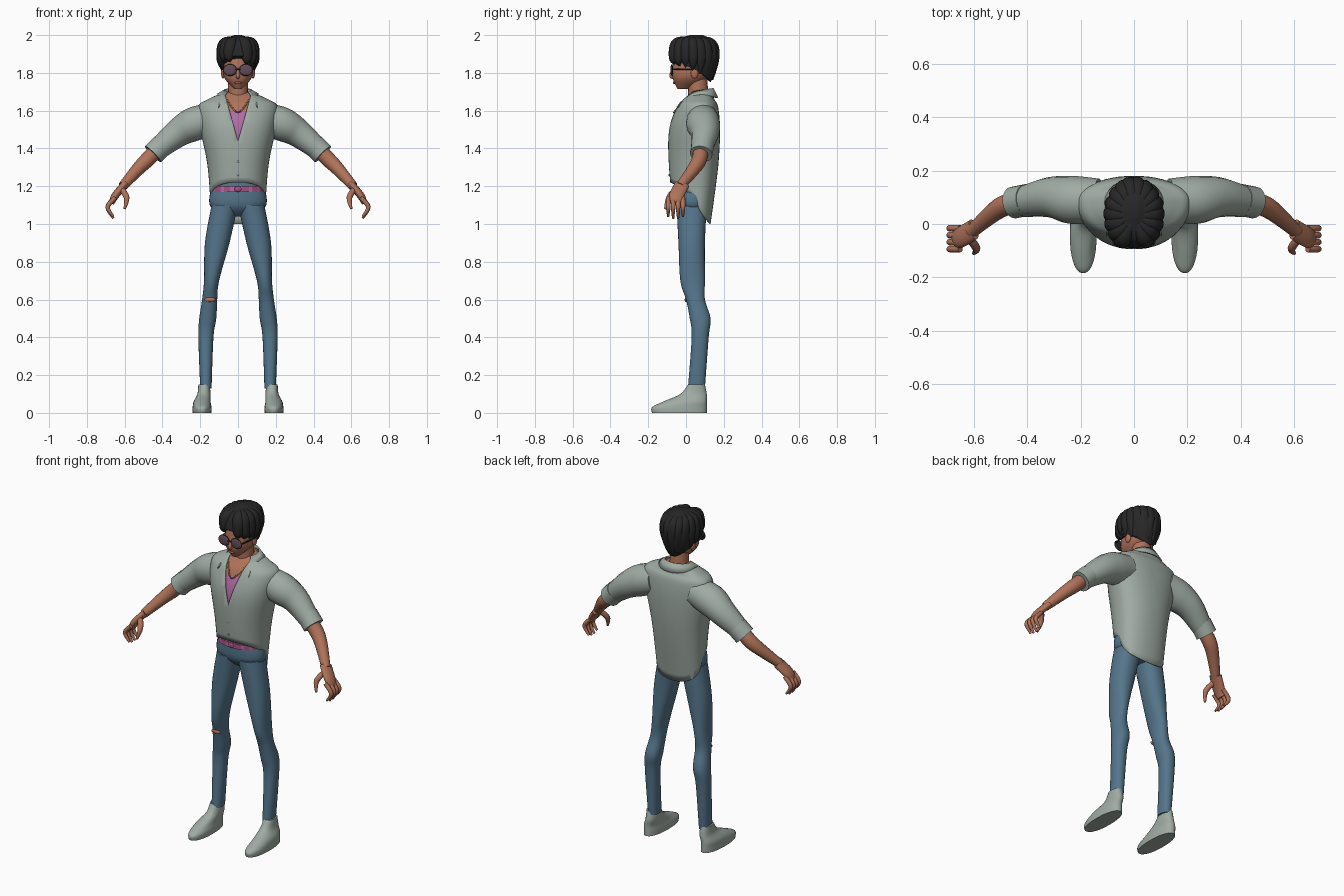
import bpy, bmesh, random
from math import sin, cos, pi, radians, copysign
from mathutils import Vector, Matrix

random.seed(4)
cube = bpy.data.objects.get("Cube")
if cube:
    bpy.data.objects.remove(cube)


def colour(name, *rgb):
    material = bpy.data.materials.new(name)
    material.use_nodes = True
    material.diffuse_color = (*rgb, 1)
    shader = material.node_tree.nodes["Principled BSDF"]
    shader.inputs["Base Color"].default_value = (*rgb, 1)
    return material


CLOTH = colour("sage_cloth", .35, .41, .37)
DENIM = colour("blue_denim", .09, .18, .26)
SKIN = colour("tan_skin", .43, .17, .1)
LIP = colour("lip_skin", .33, .1, .07)
HAIR = colour("black_hair", .02, .02, .02)
PINK = colour("pink_knit", .46, .15, .38)
BELT = colour("magenta_belt", .36, .09, .22)
LENS = colour("plum_lens", .12, .07, .1)
GOLD = colour("dull_gold", .4, .22, .08)


def finish(name, bm, materials, rule=None, thickness=0):
    bmesh.ops.recalc_face_normals(bm, faces=bm.faces)
    for face in bm.faces:
        face.smooth = True
        if rule:
            face.material_index = rule(face.calc_center_median())
    for edge in bm.edges:
        edge.smooth = edge.calc_face_angle(0) < radians(50)
    mesh = bpy.data.meshes.new(name)
    bm.to_mesh(mesh)
    bm.free()
    for material in materials:
        mesh.materials.append(material)
    part = bpy.data.objects.new(name, mesh)
    bpy.context.collection.objects.link(part)
    if thickness:
        part.modifiers.new("thickness", "SOLIDIFY").thickness = thickness


def skin_rings(name, rings, materials, closed=True, caps=True, cuts=(), drop=None, **look):
    """Skin a list of rings, optionally cut by planes and with faces dropped."""
    bm = bmesh.new()
    loops = [[bm.verts.new(point) for point in ring] for ring in rings]
    count = len(loops[0])
    for a, b in zip(loops, loops[1:]):
        for i in range(count if closed else count - 1):
            j = (i + 1) % count
            bm.faces.new((a[i], a[j], b[j], b[i]))
    if caps:
        bm.faces.new(loops[0])
        bm.faces.new(loops[-1])
    for point, normal in cuts:
        everything = bm.verts[:] + bm.edges[:] + bm.faces[:]
        bmesh.ops.bisect_plane(bm, geom=everything, plane_co=point, plane_no=normal)
    if drop:
        gone = [face for face in bm.faces if drop(face.calc_center_median())]
        bmesh.ops.delete(bm, geom=gone, context="FACES")
    finish(name, bm, materials, **look)


def spline(points, steps=5):
    """Smooth curve through points of any dimension."""
    p = [Vector(point) for point in points]
    p = [p[0]] + p + [p[-1]]
    curve = []
    for a, b, c, d in zip(p, p[1:], p[2:], p[3:]):
        for k in range(steps):
            t = k / steps
            curve.append(b + ((c - a) * t + (a * 2 - b * 5 + c * 4 - d) * t ** 2
                              + (b * 3 - a - c * 3 + d) * t ** 3) / 2)
    return curve + [p[-1]]


def section_at(rows, z):
    for a, b in zip(rows, rows[1:]):
        if a[0] != b[0] and (z - a[0]) * (z - b[0]) <= 0:
            return a.lerp(b, (z - a[0]) / (b[0] - a[0]))
    return min((rows[0], rows[-1]), key=lambda row: abs(row[0] - z))


def loft(name, rows, materials, segments=32, middle=.5, hem=None, side=1, **options):
    """Stack level sections (z, half width, front y, back y, centre x), top first."""
    rows = spline([(*row, 0)[:5] for row in rows])
    top, bottom = rows[0][0], rows[-1][0]
    rings = []
    for row in rows:
        ring = []
        for i in range(segments):
            c, s = cos(2 * pi * i / segments), sin(2 * pi * i / segments)
            section = row
            if hem:
                share = (row[0] - top) / (bottom - top)
                section = section_at(rows, top + share * (hem(s) - top))
            z, width, front, back, x = section
            y = front + middle * (back - front)
            depth = back - y if s > 0 else y - front
            ring.append((side * (x + width * copysign(abs(c) ** .9, c)),
                         y + depth * copysign(abs(s) ** .9, s), z))
        rings.append(ring)
    skin_rings(name, rings, materials, **options)


def tube(name, points, material, side=1, wide=1, axis=(0, 1, 0), segments=16):
    """Sweep a round or flattened section along points (x, y, z, radius)."""
    path = spline(points)
    rings = []
    for i, (x, y, z, radius) in enumerate(path):
        before, after = path[max(i - 1, 0)], path[min(i + 1, len(path) - 1)]
        tangent = Vector((after - before)[:3]).normalized()
        normal = tangent.cross(Vector(axis)).normalized()
        across = normal.cross(tangent) * wide
        ring = []
        for j in range(segments):
            angle = 2 * pi * j / segments
            v = Vector((x, y, z)) + radius * (across * cos(angle) + normal * sin(angle))
            ring.append((side * v.x, v.y, v.z))
        rings.append(ring)
    skin_rings(name, rings, [material])


def blob(name, centre, size, material):
    bm = bmesh.new()
    place = Matrix.Translation(centre) @ Matrix.Diagonal((*size, 1))
    bmesh.ops.create_uvsphere(bm, u_segments=20, v_segments=12, radius=1, matrix=place)
    finish(name, bm, [material])


# Open-necked shirt with a long rounded tail, over a knitted top
torso = [(1.7, .07, .02, .14), (1.66, .16, -.02, .15), (1.62, .21, -.05, .17),
         (1.5, .2, -.09, .18), (1.3, .16, -.09, .17), (1, .14, -.06, .13)]
slope, point = .28, Vector((0, 0, 1.44))
loft("shirt", torso, [CLOTH], segments=48, middle=.6, caps=False, thickness=.006,
     hem=lambda s: 1.11 - .11 * copysign(abs(s) ** .6, s),
     cuts=[(point, (1, 0, -slope)), (point, (1, 0, slope))],
     drop=lambda c: c.y < .06 and abs(c.x) < slope * (c.z - point.z))
gap = .01
chest = [(z, width - gap, front + gap, back - gap) for z, width, front, back in torso[:-1]]
loft("chest_and_top", chest, [SKIN, PINK], middle=.6, cuts=[((0, 0, 1.6), (0, 0, 1))],
     rule=lambda c: int(c.z < 1.6))
for i in range(3):
    blob("shirt_button", (0, -.09, 1.4 - .07 * i), (.006, .004, .006), CLOTH)

# Folded collar with two front points
upper, lower = [], []
for i in range(41):
    angle = radians(-40 + 6.5 * i)
    c, s = cos(angle), sin(angle)
    upper.append((.075 * c, .08 + .066 * s, 1.71 + .01 * s))
    edge = Vector((.11 * c, .08 + .09 * s, 1.69 - .02 * max(s, 0)))
    tip = Vector((copysign(.105, c), -.05, 1.62))
    lower.append(edge.lerp(tip, (max(0, -s) / sin(radians(40))) ** 2))
skin_rings("collar", [upper, lower], [CLOTH], closed=False, caps=False, thickness=.008)

# Jeans seat and belt
loft("jeans_seat", [(1.23, .13, -.05, .12), (1.1, .15, -.05, .12), (1.04, .05, 0, .08)], [DENIM])
loft("belt", [(z, .14, -.062, .13) for z in (1.2, 1.17)], [BELT, PINK], segments=48,
     rule=lambda c: int(sin(c.x * 130) > .4))
blob("belt_buckle", (0, -.064, 1.185), (.018, .006, .015), BELT)
blob("jeans_knee_tear", (-.148, 0, .6), (.03, .007, .012), SKIN)

for side, word in ((1, "left_"), (-1, "right_")):
    # Leg and shoe
    loft(word + "jeans_leg",
         [(1.1, .07, -.05, .11, .07), (.9, .065, -.04, .1, .11), (.7, .04, -.03, .1, .14),
          (.6, .04, 0, .1, .15), (.5, .045, .02, .13, .16), (.4, .04, .03, .12, .17),
          (.13, .03, .01, .1, .17)], [DENIM], side=side)
    loft(word + "shoe",
         [(.15, .03, .01, .1, .18), (.1, .035, -.03, .11, .18), (.06, .045, -.12, .11, .19),
          (.03, .05, -.18, .11, .19), (0, .05, -.18, .11, .19)], [CLOTH], side=side)

    # Sleeve, rolled cuff and forearm
    tube(word + "sleeve", [(.13, .09, 1.56, .08), (.23, .09, 1.53, .09), (.32, .1, 1.48, .075),
                           (.43, .08, 1.39, .055)], CLOTH, side)
    tube(word + "cuff", [(.4, .09, 1.42, .06), (.45, .08, 1.37, .06)], CLOTH, side)
    tube(word + "forearm", [(.42, .08, 1.4, .04), (.48, .07, 1.34, .04), (.53, .04, 1.29, .035),
                            (.61, -.03, 1.2, .025)], SKIN, side)

    # Hand with curled fingers
    tube(word + "palm", [(.6, -.02, 1.21, .02), (.65, -.05, 1.15, .02), (.67, -.05, 1.11, .015)],
         SKIN, side, wide=2)
    for i in range(4):
        y, short = -.016 - .026 * i, .01 * (i in (0, 3))
        tube(word + "finger", [(.65, y, 1.14, .012), (.69, y, 1.09, .012),
                               (.66, y, 1.03 + short, .006)], SKIN, side)
    tube(word + "thumb", [(.62, -.05, 1.19, .015), (.59, -.09, 1.14, .015), (.6, -.11, 1.08, .006)],
         SKIN, side)

    # Ear and glasses half
    blob(word + "ear", (side * .08, .045, 1.8), (.01, .02, .03), SKIN)
    blob(word + "glasses_rim", (side * .042, -.074, 1.815), (.037, .006, .032), HAIR)
    blob(word + "lens", (side * .042, -.077, 1.815), (.033, .006, .028), LENS)
    tube(word + "glasses_temple", [(.076, -.07, 1.82, .004), (.085, .04, 1.82, .004)],
         HAIR, side, axis=(0, 0, 1))

# Neck, head and face
tube("neck", [(0, .06, 1.77, .052), (0, .07, 1.6, .055)], SKIN)
loft("head", [(1.975, .02, .02, .08), (1.93, .07, -.05, .14), (1.83, .08, -.07, .15),
              (1.77, .07, -.07, .11), (1.715, .02, -.045, .02)], [SKIN])
tube("nose", [(0, -.064, 1.83, .006), (0, -.077, 1.785, .011), (0, -.065, 1.77, .005)],
     SKIN, axis=(1, 0, 0))
blob("lips", (0, -.062, 1.748), (.02, .008, .007), LIP)
tube("glasses_bridge", [(x, -.078, 1.82, .004) for x in (-.014, .014)], HAIR)
tube("necklace", [(-.06, -.01, 1.66, .004), (0, -.065, 1.59, .004), (.06, -.01, 1.66, .004)],
     GOLD, axis=(0, 0, 1))

# Hair volume with layered locks swept from the crown, parted at the front
loft("hair_cap", [(2, .02, .02, .09), (1.97, .08, -.06, .14), (1.9, .105, -.09, .17),
                  (1.82, .09, -.08, .16), (1.75, .06, -.03, .13)], [HAIR], thickness=.01,
     hem=lambda s: 1.82 - .07 * s)
for i in range(17):
    angle = radians(-70 + 20 * i)
    jitter = random.uniform(-.01, .01)
    tip = 1.81 - .045 * sin(angle) + jitter
    lock = []
    for reach, z, radius in ((.3, 1.98, .014), (.85, 1.955, .026), (1, 1.88 + jitter, .022), (.9, tip, .003)):
        turn = angle + .2 * reach * copysign(1, cos(angle))
        lock.append((.092 * reach * cos(turn), .035 + .12 * reach * sin(turn), z, radius))
    tube("hair_lock", lock, HAIR, axis=(-sin(angle), cos(angle), 0), wide=1.2)
